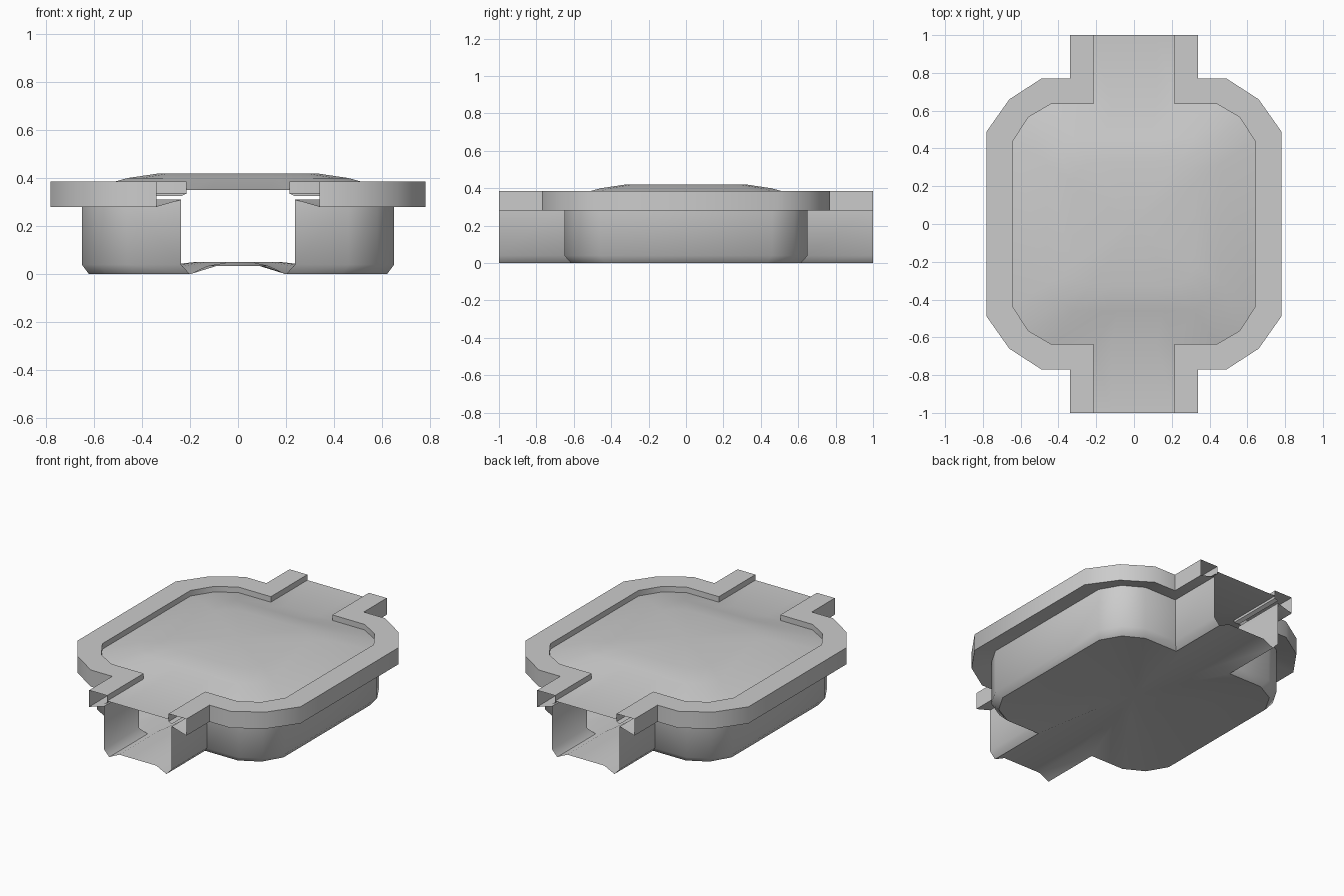
import bpy
import bmesh
import math

if "Cube" in bpy.data.objects:
    bpy.data.objects.remove(bpy.data.objects["Cube"], do_unlink=True)

grey = bpy.data.materials.new("plain grey")
grey.use_nodes = True
colour = (0.6, 0.6, 0.6, 1)
grey.diffuse_color = colour
grey.node_tree.nodes["Principled BSDF"].inputs["Base Color"].default_value = colour

# Quarter outlines, from the side of the basin round to the channel mouth
RIM = [(0.78, 0.49), (0.66, 0.66), (0.49, 0.77), (0.34, 0.77), (0.34, 1)]
LIP = [(0.64, 0.44), (0.56, 0.565), (0.44, 0.635), (0.215, 0.635), (0.215, 1)]
WALL = [(0.65, 0.46), (0.58, 0.58), (0.46, 0.65), (0.237, 0.65), (0.237, 1)]
BASE = [(0.62, 0.43), (0.55, 0.55), (0.43, 0.615), (0.2, 0.615), (0.2, 1)]


def half(quarter):
    """Extend a quarter outline along the whole +x side, front to back."""
    return [(x, -y) for x, y in reversed(quarter)] + quarter


def finish(name, bm, angle):
    mesh = bpy.data.meshes.new(name)
    bm.to_mesh(mesh)
    bm.free()
    mesh.materials.append(grey)
    obj = bpy.data.objects.new(name, mesh)
    bpy.context.collection.objects.link(obj)
    bpy.ops.object.select_all(action='DESELECT')
    obj.select_set(True)
    bpy.context.view_layer.objects.active = obj
    bpy.ops.object.shade_smooth_by_angle(angle=math.radians(angle))
    return obj


def bridge(bm, lower, upper, closed=False):
    n = len(lower)
    for i in range(n if closed else n - 1):
        j = (i + 1) % n
        bm.faces.new((lower[i], lower[j], upper[j], upper[i]))


def side_loft(name, rows, angle):
    """Loft open outlines at given heights and mirror them to the other side."""
    bm = bmesh.new()
    loops = [[bm.verts.new((x, y, z)) for x, y in half(q)] for q, z in rows]
    for a, b in zip(loops, loops[1:]):
        bridge(bm, a, b)
    obj = finish(name, bm, angle)
    obj.modifiers.new("Mirror", 'MIRROR').use_axis[0] = True


def domed_sheet(name, quarter, edge_z, mid_x, mid_z, rings, flip):
    """Domed panel with a flat strip running out through each channel."""
    bm = bmesh.new()
    basin = quarter[:4] + [(mid_x, quarter[3][1])]
    right = half(basin)
    outline = right + [(-x, -y) for x, y in right]

    def edge_height(x):
        return mid_z if abs(x) <= mid_x else edge_z

    border = [bm.verts.new((x, y, edge_height(x))) for x, y in outline]
    previous = border
    for scale, z in rings:
        ring = [bm.verts.new((x * scale, y * scale, z)) for x, y in outline]
        bridge(bm, previous, ring, closed=True)
        previous = ring
    centre = bm.verts.new((0, 0, rings[-1][1]))
    for i, v in enumerate(previous):
        bm.faces.new((v, previous[(i + 1) % len(previous)], centre))

    # channel strips
    for sign in (-1, 1):
        inner = [v for v in border if abs(v.co.x) <= quarter[3][0] + 0.001
                 and v.co.y * sign > 0]
        inner.sort(key=lambda v: v.co.x * sign)
        outer = [bm.verts.new((v.co.x, sign, v.co.z)) for v in inner]
        bridge(bm, outer, inner)
    bmesh.ops.recalc_face_normals(bm, faces=bm.faces)
    bm.faces.ensure_lookup_table()
    bm.normal_update()
    if (sum(f.normal.z for f in bm.faces) < 0) != flip:
        bmesh.ops.reverse_faces(bm, faces=bm.faces)
    finish(name, bm, 50)


# Basin walls with a chamfered foot
side_loft("basin_wall", [(BASE, 0), (WALL, 0.04), (WALL, 0.31)], 50)

# Hollow overhanging rim: sloped underside, outer face, top and inner lip
side_loft("rim", [(WALL, 0.31), (RIM, 0.28), (RIM, 0.385), (LIP, 0.385),
                  (LIP, 0.335), (WALL, 0.325)], 40)

# Floor and covering panel
domed_sheet("floor", BASE, 0, 0.13, 0.034, [(0.3, 0.05)], True)
domed_sheet("top_panel", LIP, 0.35, 0.12, 0.35,
            [(0.72, 0.4), (0.51, 0.42)], False)
